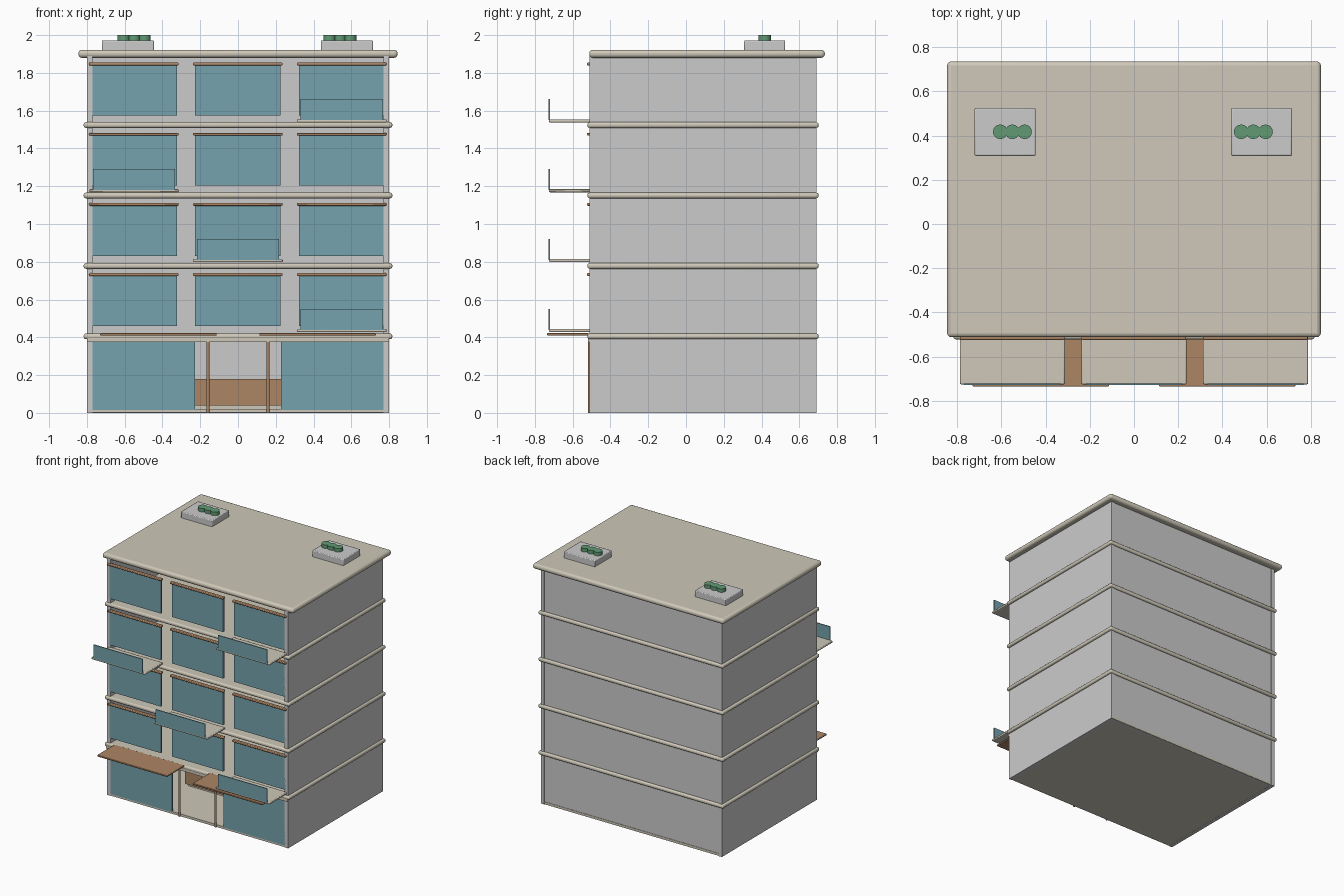
import bpy

if "Cube" in bpy.data.objects:
    bpy.data.objects.remove(bpy.data.objects["Cube"])


def mat(name, rgb):
    m = bpy.data.materials.new(name)
    m.diffuse_color = (*rgb, 1)
    m.use_nodes = True
    m.node_tree.nodes["Principled BSDF"].inputs["Base Color"].default_value = m.diffuse_color
    return m


BEIGE = mat("beige_stone", (0.62, 0.58, 0.48))
GLASS = mat("blue_glass", (0.18, 0.36, 0.42))
WOOD = mat("wood", (0.42, 0.24, 0.13))
GREEN = mat("plant_green", (0.12, 0.32, 0.17))


def box(name, x, y, z, material=None, bevel=0.0, segments=3):
    """Box from (min, max) ranges, with an optional rounded edge."""
    lo, hi = zip(x, y, z)
    bpy.ops.mesh.primitive_cube_add(size=1, location=[(a + b) / 2 for a, b in zip(lo, hi)])
    o = bpy.context.object
    o.name = name
    o.scale = [b - a for a, b in zip(lo, hi)]
    bpy.ops.object.transform_apply(location=False, rotation=False, scale=True)
    if material:
        o.data.materials.append(material)
    if bevel:
        b = o.modifiers.new("round", 'BEVEL')
        b.width, b.segments = bevel, segments
        bpy.ops.object.shade_smooth_by_angle()
    return o


def cylinder(name, x, y, z, r, material, sides=16):
    bpy.ops.mesh.primitive_cylinder_add(vertices=sides, radius=r, depth=z[1] - z[0],
                                        location=(x, y, (z[0] + z[1]) / 2))
    o = bpy.context.object
    o.name = name
    o.data.materials.append(material)
    bpy.ops.object.shade_smooth_by_angle()


FRONT, BACK, STEP = -0.51, 0.69, 0.37
COLUMNS = (-0.55, 0.0, 0.55)

# Open-fronted shell: side walls, back wall and ground floor
for s, side in ((-1, "left"), (1, "right")):
    box(side + "_wall", sorted((s * 0.77, s * 0.8)), (FRONT, BACK), (0, 1.89))
box("back_wall", (-0.77, 0.77), (0.655, 0.685), (0, 1.89))
box("ground_floor", (-0.798, 0.798), (FRONT + 0.002, BACK - 0.002), (0.001, 0.02), BEIGE)

# Rounded floor slabs and roof
for i in range(4):
    zc = 0.405 + i * 0.373
    box("floor_slab", (-0.817, 0.817), (-0.522, 0.702), (zc - 0.015, zc + 0.015), BEIGE, 0.012)
box("entrance_lintel", (-0.8, 0.8), (-0.52, -0.49), (0.375, 0.41), BEIGE)
box("roof_slab", (-0.845, 0.845), (-0.512, 0.735), (1.88, 1.922), BEIGE, 0.018)

# Upper windows with sunshades, one balcony per floor
for i, balcony in enumerate((2, 1, 0, 2)):
    z = 0.46 + i * 0.3715
    for c in COLUMNS:
        box("window", (c - 0.228, c + 0.226), (-0.51, -0.495), (z, z + 0.265), GLASS)
        box("sunshade", (c - 0.238, c + 0.236), (-0.524, -0.495), (z + 0.265, z + 0.28), WOOD, 0.005, 2)
    c, zb = COLUMNS[balcony], 0.428 + i * STEP
    box("balcony_floor", (c - 0.238, c + 0.237), (-0.725, -0.5), (zb, zb + 0.016), BEIGE, 0.005, 2)
    box("balcony_glass", (c - 0.218, c + 0.217), (-0.729, -0.721), (zb + 0.012, zb + 0.123), GLASS)

# Shop glazing, canopies and entrance posts, mirrored left to right
for s in (-1, 1):
    box("shop_window", sorted((s * 0.228, s * 0.775)), (-0.51, -0.495), (0.015, 0.375), GLASS)
    box("entrance_canopy", sorted((s * 0.113, s * 0.73)), (-0.735, -0.515), (0.41, 0.423), WOOD, 0.004, 2)
    cylinder("entrance_post", s * 0.159, -0.51, (0, 0.38), 0.008, WOOD)

# Reception desk inside
box("reception_desk", (-0.4, 0.4), (-0.1, 0.05), (0.04, 0.18), WOOD)
box("desk_base", (-0.38, 0.38), (-0.08, 0.03), (0.02, 0.04), BEIGE)

# Roof planters with a row of three shrubs
for px, gx in ((-0.583, -0.55), (0.577, 0.54)):
    box("roof_planter", (px - 0.138, px + 0.138), (0.308, 0.525), (1.915, 1.972), None, 0.006, 2)
    for d in (-0.055, 0, 0.055):
        cylinder("shrub", gx + d, 0.417, (1.965, 2.0), 0.033, GREEN)
